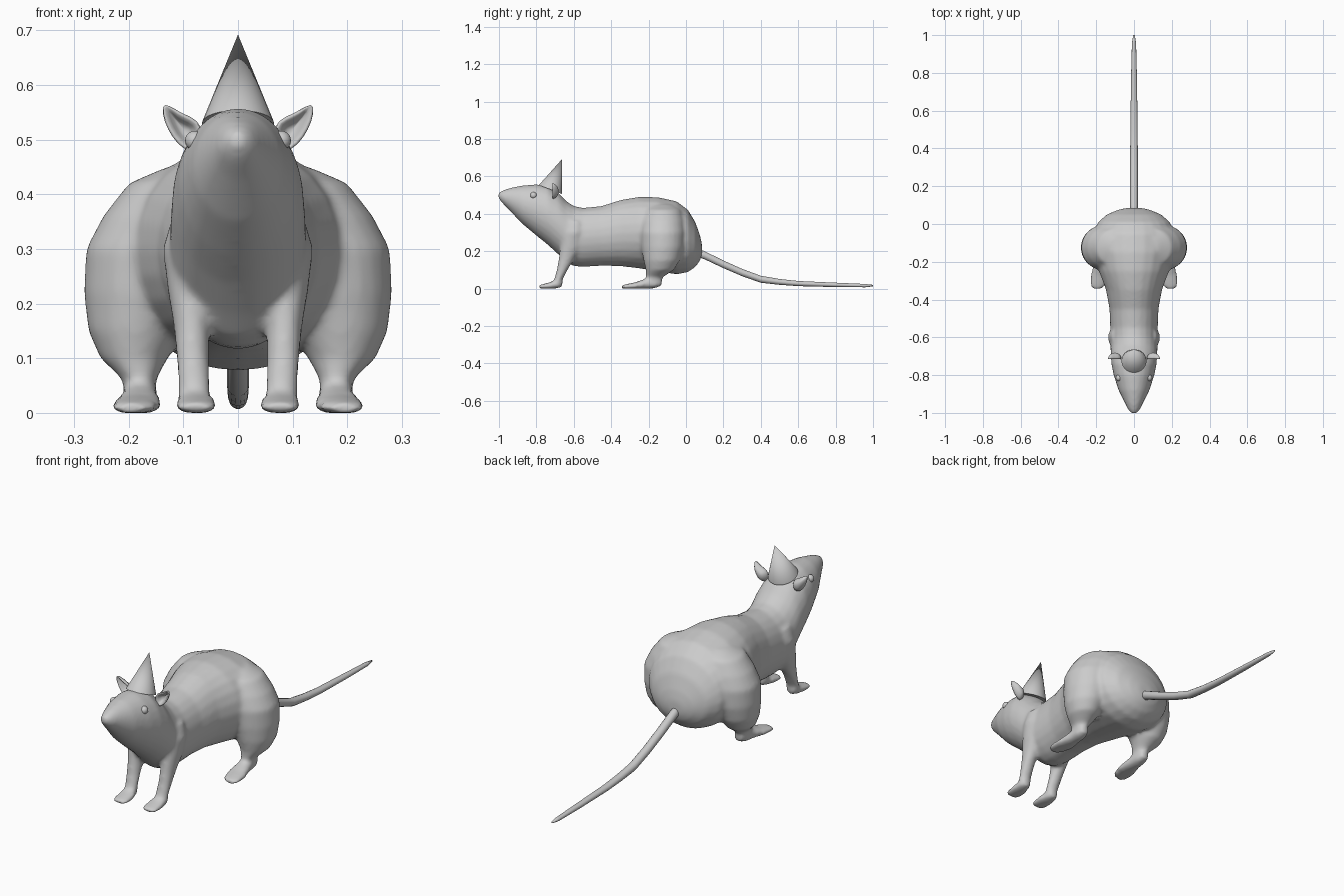
import bpy, bmesh
from math import sin, cos, pi
from mathutils import Vector

if "Cube" in bpy.data.objects:
    bpy.data.objects.remove(bpy.data.objects["Cube"])


def loft(bm, axis, rings, seg=24):
    """Closed tube through elliptical rings.
    axis 'Y': (y, x, z, rx, rz)    axis 'Z': (z, x, y, rx, ry)"""
    loops = []
    for t, a, b, ra, rb in rings:
        loop = []
        for i in range(seg):
            u = a + ra * cos(2 * pi * i / seg)
            v = b + rb * sin(2 * pi * i / seg)
            co = (u, t, max(v, 0)) if axis == 'Y' else (u, v, t)
            loop.append(bm.verts.new(co))
        loops.append(loop)
    for p, q in zip(loops, loops[1:]):
        for i in range(seg):
            j = (i + 1) % seg
            bm.faces.new((p[i], p[j], q[j], q[i]))
    bm.faces.new(loops[0])
    bm.faces.new(loops[-1])


def finish(bm, name):
    bmesh.ops.recalc_face_normals(bm, faces=bm.faces)
    for f in bm.faces:
        f.smooth = True
    me = bpy.data.meshes.new(name)
    bm.to_mesh(me)
    bm.free()
    ob = bpy.data.objects.new(name, me)
    bpy.context.collection.objects.link(ob)
    return ob


# Body and legs, fused into one skin
bm = bmesh.new()
trunk = [  # y, top, bottom, half width
    (-1.004, .512, .485, .013), (-.985, .523, .46, .03), (-.95, .536, .425, .047),
    (-.88, .551, .35, .082), (-.8, .558, .283, .108), (-.74, .55, .235, .12),
    (-.68, .51, .18, .124), (-.64, .468, .14, .125), (-.6, .442, .12, .125),
    (-.55, .432, .116, .126), (-.45, .442, .122, .13), (-.35, .474, .12, .148),
    (-.25, .491, .108, .185), (-.15, .489, .092, .212), (-.05, .467, .076, .215),
    (.01, .422, .088, .19), (.05, .355, .115, .145), (.075, .285, .15, .085),
    (.085, .24, .18, .04)]
loft(bm, 'Y', [(y, 0, (t + b) / 2, w, (t - b) / 2) for y, t, b, w in trunk])
for s in (-1, 1):
    # hind leg and foot
    loft(bm, 'Z', [(z, s * x, y, rx, ry) for z, x, y, rx, ry in (
        (.012, .18, -.18, .03, .05), (.06, .18, -.17, .03, .045),
        (.1, .19, -.14, .062, .075), (.15, .186, -.13, .088, .097),
        (.22, .17, -.125, .112, .115), (.3, .16, -.125, .118, .12),
        (.36, .13, -.125, .117, .115), (.42, .1, -.125, .1, .1),
        (.45, .07, -.125, .06, .06))])
    loft(bm, 'Y', [(y, s * x, z, rx, rz) for y, x, z, rx, rz in (
        (-.343, .195, .008, .025, .01), (-.32, .192, .011, .043, .013),
        (-.27, .184, .015, .046, .019), (-.22, .18, .025, .036, .027),
        (-.17, .178, .033, .03, .033), (-.13, .178, .035, .02, .02))])
    # front leg and paw
    loft(bm, 'Z', [(z, s * x, y, rx, ry) for z, x, y, rx, ry in (
        (.01, .08, -.69, .03, .022), (.05, .08, -.682, .029, .023),
        (.1, .083, -.662, .03, .029), (.16, .085, -.638, .033, .043),
        (.22, .088, -.615, .04, .058), (.3, .088, -.6, .05, .06),
        (.36, .075, -.595, .045, .05))])
    loft(bm, 'Y', [(y, s * x, z, rx, rz) for y, x, z, rx, rz in (
        (-.788, .077, .009, .024, .009), (-.77, .076, .011, .038, .012),
        (-.73, .077, .015, .04, .018), (-.69, .079, .025, .03, .025),
        (-.66, .08, .028, .018, .018))])
body = finish(bm, "body")
m = body.modifiers.new("fuse", 'REMESH')
m.mode, m.voxel_size, m.use_smooth_shade = 'VOXEL', .009, True
m = body.modifiers.new("soften", 'SMOOTH')
m.factor, m.iterations = .5, 8

# Tail
bm = bmesh.new()
loft(bm, 'Y', [(y, 0, z, rx, rz) for y, z, rx, rz in (
    (.03, .205, .02, .024), (.1, .178, .02, .022), (.2, .13, .02, .021),
    (.3, .086, .02, .02), (.4, .05, .02, .019), (.5, .036, .019, .016),
    (.6, .027, .018, .014), (.8, .02, .015, .012), (.96, .016, .011, .009),
    (1.0, .016, .004, .004))], 14)
finish(bm, "tail")

# Ears: cupped leaf outlines, mirrored
outline = [(.065, .525), (.085, .54), (.11, .549), (.138, .572), (.139, .55),
           (.128, .52), (.108, .49), (.085, .475), (.068, .49)]
for s, side in ((-1, "left"), (1, "right")):
    bm = bmesh.new()
    rim = [bm.verts.new((s * x, -.715, z)) for x, z in outline]
    mid = [bm.verts.new((s * (.1 + (x - .1) * .55), -.69, .518 + (z - .518) * .55))
           for x, z in outline]
    hub = bm.verts.new((s * .098, -.685, .517))
    n = len(rim)
    for i in range(n):
        j = (i + 1) % n
        bm.faces.new((rim[i], rim[j], mid[j], mid[i]))
        bm.faces.new((mid[i], mid[j], hub))
    ear = finish(bm, side + "_ear")
    m = ear.modifiers.new("thickness", 'SOLIDIFY')
    m.thickness, m.offset = .012, 0
    m = ear.modifiers.new("round", 'SUBSURF')
    m.levels = m.render_levels = 1

    # Eyes
    bm = bmesh.new()
    bmesh.ops.create_uvsphere(bm, u_segments=16, v_segments=10, radius=.018)
    bmesh.ops.translate(bm, verts=bm.verts, vec=(s * .079, -.815, .498))
    finish(bm, side + "_eye")

# Party hat, leaning back
tip, base = Vector((0, -.663, .692)), Vector((0, -.725, .53))
d = tip - base
bpy.ops.mesh.primitive_cone_add(vertices=32, radius1=.066, radius2=0, depth=d.length,
                                location=(tip + base) / 2,
                                rotation=d.to_track_quat('Z', 'Y').to_euler())
bpy.context.object.name = "party_hat"
bpy.ops.object.shade_smooth_by_angle()
